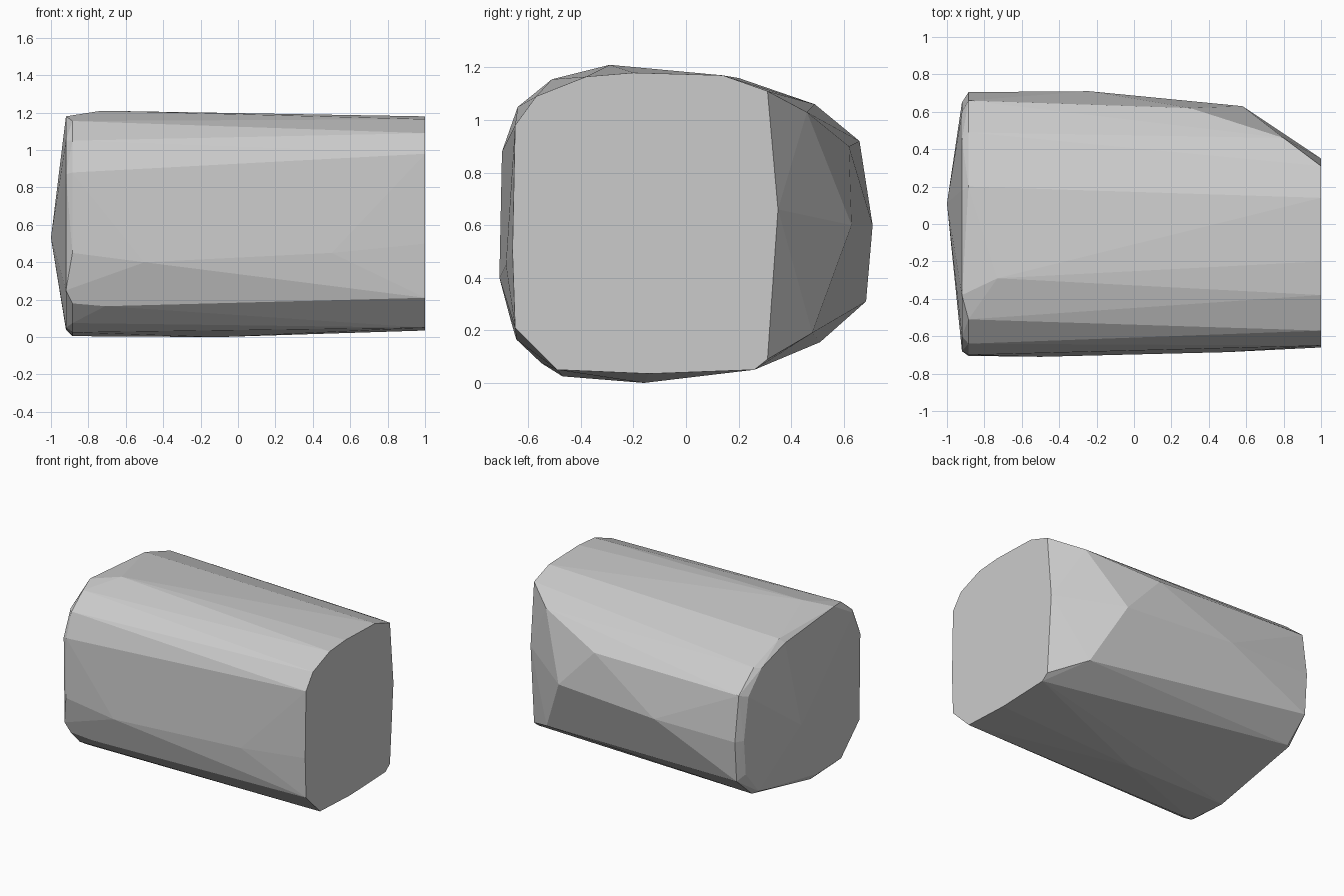
import bpy, bmesh, math

if "Cube" in bpy.data.objects:
    bpy.data.objects.remove(bpy.data.objects["Cube"])

# Cross-sections as (y, z) outlines, plus single corner points (x, y, z)
right_end = [(-.65, .21), (-.49, .05), (-.14, .035), (.26, .05), (.31, .09),
             (.35, .66), (.31, 1.11), (.14, 1.17), (-.2, 1.18), (-.38, 1.165),
             (-.57, 1.09), (-.65, .98), (-.66, .5)]
left_rim = [(-.705, .45), (-.70, .88), (-.64, 1.05), (-.51, 1.155), (.2, 1.16),
            (.49, 1.06), (.66, .92), (.705, .6), (.685, .31), (.51, .155),
            (-.16, .005), (-.47, .025), (-.55, .075), (-.65, .18)]
left_face = [(-.68, .87), (-.67, .25), (-.46, .05), (-.2, .04), (.48, .17),
             (.63, .35), (.65, .6), (.6, .9), (.45, 1.05), (.18, 1.13),
             (-.38, 1.18), (-.6, 1.05)]
corners = [(-1, .11, .53),                                  # blunt tip
           (-.73, -.29, 1.21), (-.5, -.71, .40),            # top ridge, front bulge
           (-.71, -.645, .165), (-.1, -.16, 0),             # lower front, underside
           (-.24, .71, .6), (.58, .63, .6),                 # back bulge
           (.3, .62, .9), (.8, .46, 1.03), (.78, .48, .19), # back chamfer
           (.5, -.685, .45)]

# Faceted body: hull skinned over the sections
bm = bmesh.new()
for x, ring in ((1, right_end), (-.885, left_rim), (-.92, left_face)):
    for y, z in ring:
        bm.verts.new((x, y, z))
for p in corners:
    bm.verts.new(p)
hull = bmesh.ops.convex_hull(bm, input=bm.verts[:])
junk = {g for g in hull["geom_interior"] + hull["geom_unused"]
        if isinstance(g, bmesh.types.BMVert)}
bmesh.ops.delete(bm, geom=list(junk), context="VERTS")

# Merge coplanar triangles into clean flat facets
bmesh.ops.dissolve_limit(bm, angle_limit=math.radians(1),
                         verts=bm.verts[:], edges=bm.edges[:])
bmesh.ops.recalc_face_normals(bm, faces=bm.faces[:])
mesh = bpy.data.meshes.new("faceted_block")
bm.to_mesh(mesh)
bm.free()

# Single plain grey
grey = bpy.data.materials.new("light_grey")
grey.diffuse_color = (.6, .6, .6, 1)
grey.use_nodes = True
grey.node_tree.nodes["Principled BSDF"].inputs["Base Color"].default_value = grey.diffuse_color
mesh.materials.append(grey)
block = bpy.data.objects.new("faceted_block", mesh)
bpy.context.collection.objects.link(block)
